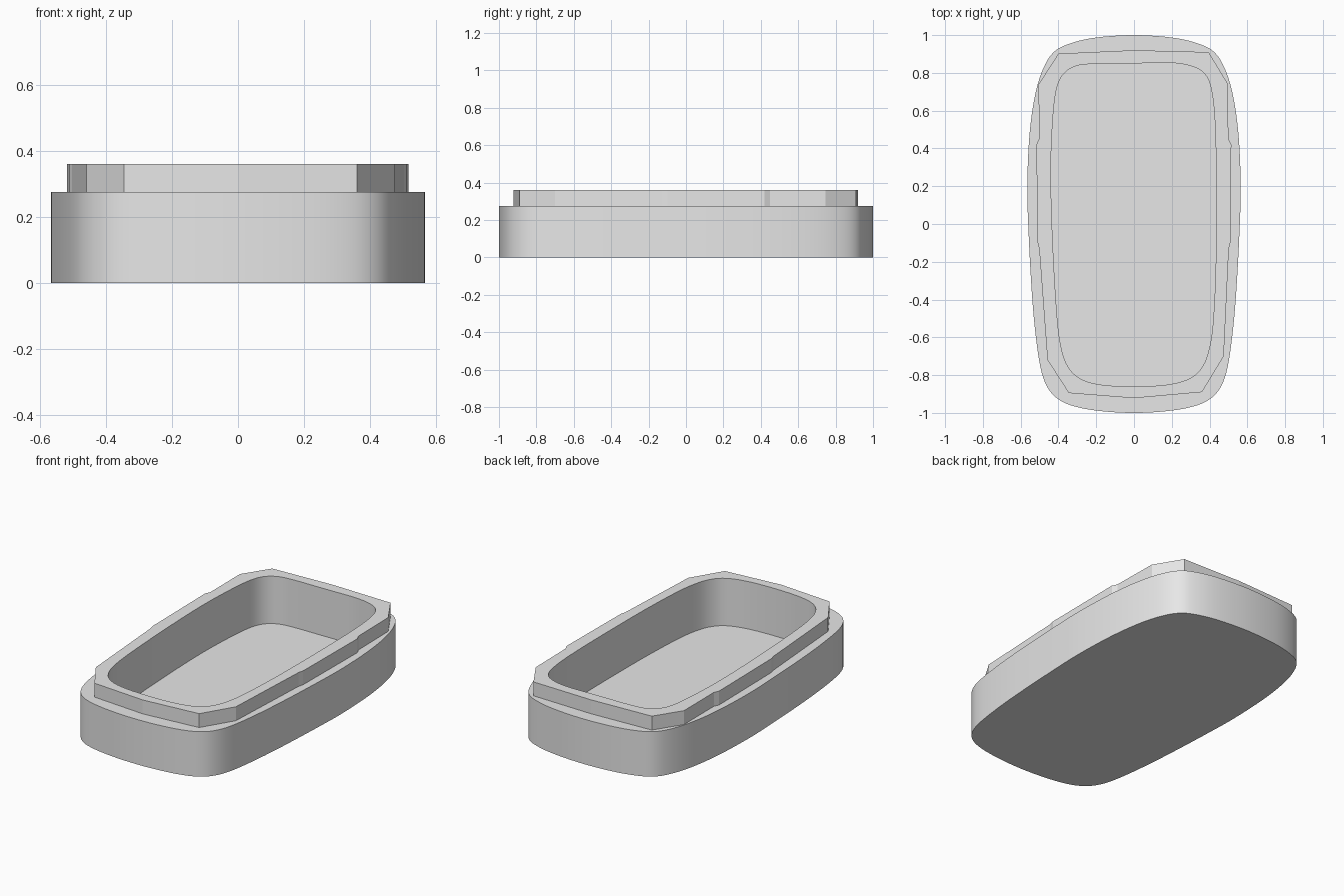
import bpy
import bmesh
from mathutils import Vector

if "Cube" in bpy.data.objects:
    bpy.data.objects.remove(bpy.data.objects["Cube"])

STEPS = 5                                  # curve samples per profile segment
FLOOR, SHOULDER, RIM = 0.07, 0.275, 0.36   # heights

# right half of the outer outline, back to front
outer_half = [(0, 1.0), (0.2, 0.987), (0.34, 0.955), (0.43, 0.905), (0.49, 0.80),
              (0.53, 0.65), (0.555, 0.45), (0.565, 0.2), (0.56, 0), (0.545, -0.3),
              (0.525, -0.55), (0.495, -0.76), (0.455, -0.87), (0.39, -0.935),
              (0.29, -0.972), (0.15, -0.993), (0, -1.0)]

# faceted lip outline, clockwise from the back centre
lip = [(0, 0.92), (0.395, 0.91), (0.495, 0.745), (0.50, 0.45), (0.515, 0.42),
       (0.51, -0.10), (0.502, -0.13), (0.475, -0.70), (0.36, -0.89), (0, -0.922),
       (-0.345, -0.895), (-0.458, -0.72), (-0.502, -0.13), (-0.51, -0.10),
       (-0.517, 0.42), (-0.503, 0.45), (-0.505, 0.74), (-0.40, 0.902)]

# cavity outline, slightly uneven
cavity = [(0, 0.85), (0.2, 0.853), (0.32, 0.83), (0.385, 0.78), (0.415, 0.68),
          (0.43, 0.5), (0.435, 0.2), (0.433, -0.2), (0.42, -0.5), (0.40, -0.65),
          (0.365, -0.75), (0.30, -0.815), (0.18, -0.85), (0, -0.86),
          (-0.18, -0.85), (-0.29, -0.815), (-0.355, -0.745), (-0.39, -0.63),
          (-0.41, -0.45), (-0.43, -0.1), (-0.44, 0.25), (-0.433, 0.5),
          (-0.415, 0.69), (-0.38, 0.785), (-0.31, 0.835), (-0.2, 0.848)]


def smooth_loop(pts):
    """Closed Catmull-Rom curve through the points."""
    p = [Vector(q) for q in pts]
    n, out = len(p), []
    for i in range(n):
        a, b, c, d = p[i - 1], p[i], p[(i + 1) % n], p[(i + 2) % n]
        for k in range(STEPS):
            t = k / STEPS
            out.append(0.5 * (2 * b + (c - a) * t + (2 * a - 5 * b + 4 * c - d) * t * t
                              + (3 * b - a - 3 * c + d) * t ** 3))
    return out


bm = bmesh.new()


def ring(pts, z):
    return [bm.verts.new((x, y, z)) for x, y in pts]


def wall(lower, upper, smooth):
    n = len(lower)
    for i in range(n):
        j = (i + 1) % n
        f = bm.faces.new((lower[i], lower[j], upper[j], upper[i]))
        f.smooth = smooth


def flat_band(*rings):
    """Flat surface between two nested rings."""
    edges = [bm.edges.get((r[i - 1], r[i])) for r in rings for i in range(len(r))]
    bmesh.ops.triangle_fill(bm, use_beauty=True, use_dissolve=False, edges=edges)


outer = smooth_loop(outer_half + [(-x, y) for x, y in outer_half[-2:0:-1]])
inner = smooth_loop(cavity)

# outer body
base, shoulder = ring(outer, 0), ring(outer, SHOULDER)
wall(base, shoulder, True)
bm.faces.new(base)

# raised lip
lip_low, lip_top = ring(lip, SHOULDER), ring(lip, RIM)
wall(lip_low, lip_top, False)

# cavity
floor, mouth = ring(inner, FLOOR), ring(inner, RIM)
wall(floor, mouth, True)
bm.faces.new(floor)

# shoulder ledge and top of lip
flat_band(shoulder, lip_low)
flat_band(lip_top, mouth)

bmesh.ops.recalc_face_normals(bm, faces=bm.faces)
mesh = bpy.data.meshes.new("tray_shell")
bm.to_mesh(mesh)
bm.free()

grey = bpy.data.materials.new("light grey")
grey.diffuse_color = (0.8, 0.8, 0.8, 1)
grey.use_nodes = True
grey.node_tree.nodes["Principled BSDF"].inputs["Base Color"].default_value = grey.diffuse_color
mesh.materials.append(grey)
bpy.context.collection.objects.link(bpy.data.objects.new("tray_shell", mesh))
